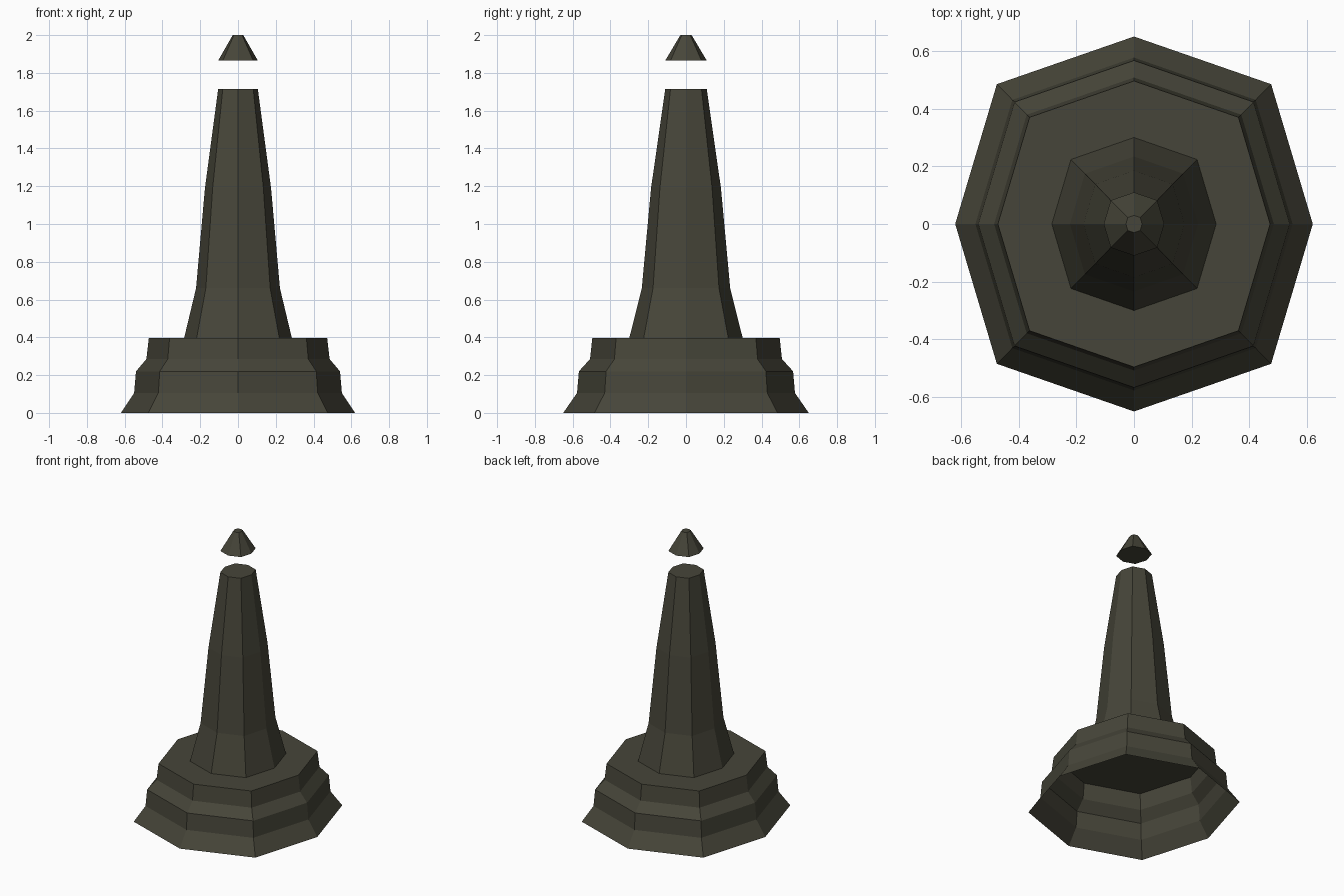
import bpy, bmesh

if "Cube" in bpy.data.objects:
    bpy.data.objects.remove(bpy.data.objects["Cube"])

stone = bpy.data.materials.new("dark olive stone")
stone.diffuse_color = (0.062, 0.060, 0.041, 1)
stone.use_nodes = True
stone.node_tree.nodes["Principled BSDF"].inputs["Base Color"].default_value = stone.diffuse_color


def ring(bm, rx, ry, z):
    """Slightly bulged octagon with corners on the axes and diagonals."""
    dx, dy = rx * 0.767, ry * 0.746
    pts = [(rx, 0), (dx, dy), (0, ry), (-dx, dy),
           (-rx, 0), (-dx, -dy), (0, -ry), (dx, -dy)]
    return [bm.verts.new((x, y, z)) for x, y in pts]


def tower(name, profile, closed_bottom):
    """Stack octagonal rings (rx, ry, z) into a flat-faced solid."""
    bm = bmesh.new()
    rings = [ring(bm, *p) for p in profile]
    for a, b in zip(rings, rings[1:]):
        for i in range(8):
            j = (i + 1) % 8
            bm.faces.new((a[i], a[j], b[j], b[i]))
    bm.faces.new(rings[-1])
    if closed_bottom:
        bm.faces.new(rings[0][::-1])
    mesh = bpy.data.meshes.new(name)
    bm.to_mesh(mesh)
    bm.free()
    mesh.materials.append(stone)
    obj = bpy.data.objects.new(name, mesh)
    bpy.context.collection.objects.link(obj)
    return obj


# Stepped base, hollow and open underneath
tower("stepped_base", [(0.62, 0.65, 0), (0.55, 0.577, 0.105), (0.54, 0.567, 0.22),
                       (0.485, 0.508, 0.285), (0.472, 0.496, 0.397)], False)

# Tapering shaft
tower("shaft", [(0.285, 0.30, 0.397), (0.222, 0.234, 0.66),
                (0.175, 0.185, 1.19), (0.105, 0.11, 1.715)], False)

# Floating pointed cap
tower("cap", [(0.105, 0.11, 1.865), (0.028, 0.03, 2.0)], True)
